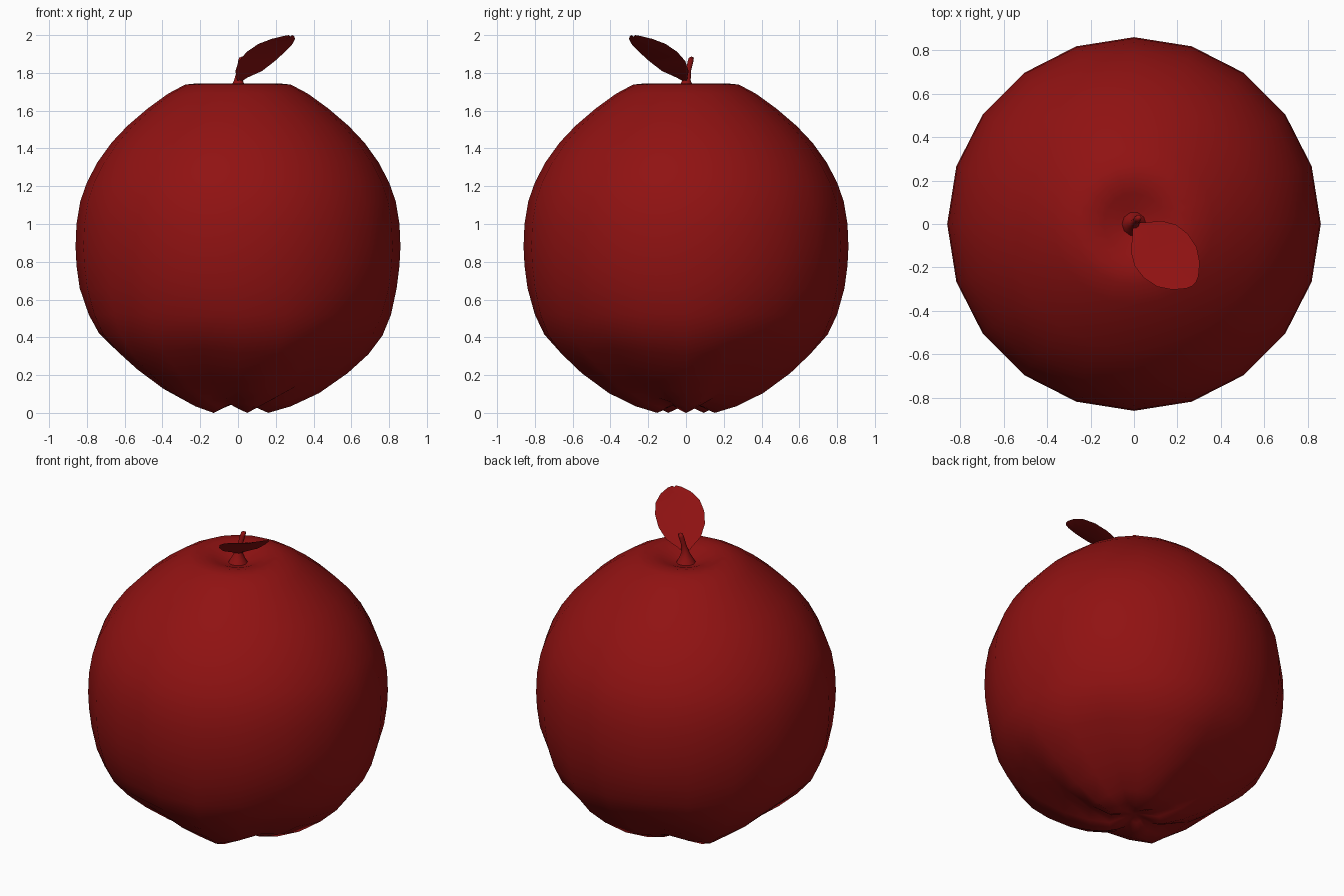
import bpy, math
from mathutils import Vector

if "Cube" in bpy.data.objects:
    bpy.data.objects.remove(bpy.data.objects["Cube"])

red = bpy.data.materials.new("red_skin")
red.diffuse_color = (0.28, 0.006, 0.006, 1)
red.use_nodes = True
red.node_tree.nodes["Principled BSDF"].inputs["Base Color"].default_value = red.diffuse_color


def make(name, verts, faces, angle=60):
    me = bpy.data.meshes.new(name)
    me.from_pydata(verts, [], faces)
    me.materials.append(red)
    ob = bpy.data.objects.new(name, me)
    bpy.context.collection.objects.link(ob)
    bpy.ops.object.select_all(action='DESELECT')
    ob.select_set(True)
    bpy.context.view_layer.objects.active = ob
    bpy.ops.object.shade_smooth_by_angle(angle=math.radians(angle))
    return ob


def skin(rings, bottom, top):
    """Join equal rings (listed bottom to top) and close both ends with a point."""
    n, m = len(rings[0]), len(rings)
    verts = [p for ring in rings for p in ring] + [bottom, top]
    faces = []
    for k in range(n):
        j = (k + 1) % n
        for i in range(m - 1):
            faces.append((i*n + k, i*n + j, (i+1)*n + j, (i+1)*n + k))
        faces.append((n*m, j, k))
        faces.append((n*m + 1, (m-1)*n + k, (m-1)*n + j))
    return verts, faces


# Apple body: 20 sides, five lobes on the underside fading out upwards
SIDES = 20
lobe = [(.07, .04), (.16, .0), (.28, .035), (.43, .105), (.58, .21),
        (.69, .31), (.765, .41), (.81, .52), (.84, .66)]
groove = [(.06, .05), (.13, .045), (.25, .08), (.40, .15), (.54, .25),
          (.645, .335), (.735, .42), (.79, .52), (.838, .66)]
upper = [(.855, .78), (.86, .88), (.855, 1.0), (.835, 1.12), (.80, 1.22),
         (.745, 1.325), (.67, 1.43), (.585, 1.52), (.48, 1.61), (.37, 1.69),
         (.28, 1.738), (.21, 1.745), (.14, 1.728), (.07, 1.70)]
rings = []
for a, b in list(zip(lobe, groove)) + [(p, p) for p in upper]:
    ring = []
    for k in range(SIDES):
        t = math.tau * k / SIDES
        w = (1 + math.cos(5 * t)) / 2
        r, z = (a[i] * w + b[i] * (1 - w) for i in (0, 1))
        ring.append((r * math.cos(t), r * math.sin(t), z))
    rings.append(ring)
make("apple_body", *skin(rings, (0, 0, .06), (0, 0, 1.69)), angle=80)

# Stem: flared at the foot, leaning towards the back
stem = [(0, 0, 1.68, .065), (0, 0, 1.725, .04), (.002, .003, 1.76, .023),
        (.008, .012, 1.81, .015), (.016, .024, 1.86, .016), (.02, .028, 1.88, .014)]
rings = [[(x + r * math.cos(math.tau * k / 10), y + r * math.sin(math.tau * k / 10), z)
          for k in range(10)] for x, y, z, r in stem]
make("stem", *skin(rings, (0, 0, 1.67), (.021, .029, 1.887)))

# Leaf: rows of (distance along diagonal, half width, height)
leaf = [(.0, .008, 1.75), (.03, .04, 1.775), (.08, .10, 1.81), (.14, .135, 1.862),
        (.21, .143, 1.912), (.28, .128, 1.953), (.34, .088, 1.98), (.38, .04, 1.995),
        (.392, .012, 2.0)]
along, across = Vector((1, -1, 0)).normalized(), Vector((1, 1, 0)).normalized()
verts, faces = [], []
for s, h, z in leaf:
    for u in (-1, 0, 1):
        sag = 0.008 if u == 0 else 0
        verts.append(along * s + across * (h * u) + Vector((0, 0, z - sag)))
for i in range(len(leaf) - 1):
    for c in (0, 1):
        a = i * 3 + c
        faces.append((a, a + 3, a + 4, a + 1))
make("leaf", verts, faces)
